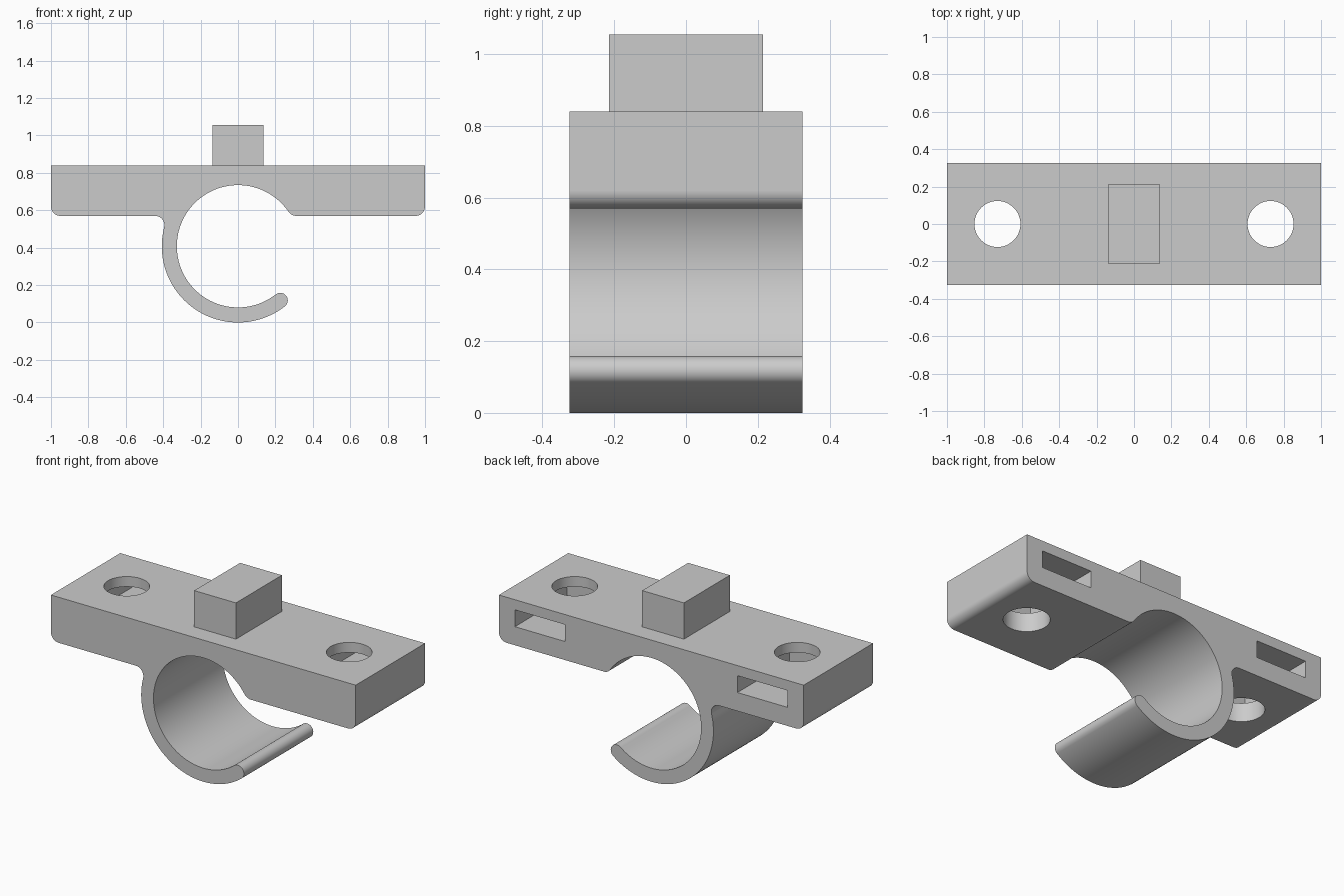
import bpy, bmesh
from math import sin, cos, radians, degrees, atan2, sqrt

if "Cube" in bpy.data.objects:
    bpy.data.objects.remove(bpy.data.objects["Cube"])

DEPTH = 0.325            # half depth of the bracket
TOP, UNDER = 0.84, 0.57  # bar top and underside
RIN, ROUT = 0.327, 0.4075
CZ = ROUT                # centre height of the clip ring
FIL = 0.05               # fillet radius
HOLE_X = 0.73

grey = bpy.data.materials.new("plain grey")
grey.use_nodes = True
grey.diffuse_color = (0.6, 0.6, 0.6, 1)
grey.node_tree.nodes["Principled BSDF"].inputs["Base Color"].default_value = grey.diffuse_color


def arc(cx, cz, r, a0, a1, n):
    """Points on an arc, angles in degrees."""
    angles = [radians(a0 + (a1 - a0) * i / n) for i in range(n + 1)]
    return [(cx + r * cos(a), cz + r * sin(a)) for a in angles]


def finish(name, bm):
    bmesh.ops.recalc_face_normals(bm, faces=bm.faces)
    mesh = bpy.data.meshes.new(name)
    bm.to_mesh(mesh)
    bm.free()
    mesh.materials.append(grey)
    obj = bpy.data.objects.new(name, mesh)
    bpy.context.collection.objects.link(obj)
    return obj


def box(name, x0, x1, y0, y1, z0, z1):
    bm = bmesh.new()
    bmesh.ops.create_cube(bm, size=1)
    for v in bm.verts:
        v.co = ((x0 + x1) / 2 + v.co.x * (x1 - x0),
                (y0 + y1) / 2 + v.co.y * (y1 - y0),
                (z0 + z1) / 2 + v.co.z * (z1 - z0))
    return finish(name, bm)


def activate(obj):
    bpy.ops.object.select_all(action='DESELECT')
    obj.select_set(True)
    bpy.context.view_layer.objects.active = obj


def cut(obj, cutter):
    mod = obj.modifiers.new("cut", 'BOOLEAN')
    mod.operation = 'DIFFERENCE'
    mod.solver = 'EXACT'
    mod.object = cutter
    activate(obj)
    bpy.ops.object.modifier_apply(modifier=mod.name)
    bpy.data.objects.remove(cutter)


# Fillet centres where the ring meets the underside of the bar
rz = UNDER + FIL - CZ
rx = sqrt((RIN + FIL) ** 2 - rz ** 2)
right_angle = degrees(atan2(rz, rx))
lz = UNDER - FIL - CZ
lx = -sqrt((ROUT + FIL) ** 2 - lz ** 2)
left_angle = degrees(atan2(lz, lx))

# Outline of bar and clip, anticlockwise from the top left corner
TIP = 308
mid, half = (RIN + ROUT) / 2, (ROUT - RIN) / 2
tip_x, tip_z = mid * cos(radians(TIP)), CZ + mid * sin(radians(TIP))
outline = [(-1, TOP)]
outline += arc(-1 + FIL, UNDER + FIL, FIL, 180, 270, 10)
outline += arc(lx, CZ + lz, FIL, 90, left_angle - 180, 10)
outline += arc(0, CZ, ROUT, left_angle, TIP, 48)
outline += arc(tip_x, tip_z, half, TIP - 360, TIP - 180, 14)[1:]
outline += arc(0, CZ, RIN, TIP, right_angle, 80)[1:]
outline += arc(rx, CZ + rz, FIL, right_angle + 180, 270, 8)[1:]
outline += arc(1 - FIL, UNDER + FIL, FIL, 270, 360, 10)
outline += [(1, TOP)]

bm = bmesh.new()
face = bm.faces.new([bm.verts.new((x, -DEPTH, z)) for x, z in outline])
side = bmesh.ops.extrude_face_region(bm, geom=[face])["geom"]
for v in side:
    if isinstance(v, bmesh.types.BMVert):
        v.co.y = DEPTH
body = finish("clip_bracket", bm)

# Screw holes and nut slots open to the back
for s in (-1, 1):
    bm = bmesh.new()
    bmesh.ops.create_cone(bm, cap_ends=True, segments=48, radius1=0.123, radius2=0.123, depth=1)
    bmesh.ops.translate(bm, verts=bm.verts, vec=(s * HOLE_X, 0, 0.7))
    cut(body, finish("hole_cutter", bm))
    cut(body, box("slot_cutter", s * HOLE_X - 0.165, s * HOLE_X + 0.165,
                  -0.165, DEPTH + 0.1, 0.68, 0.78))

activate(body)
bpy.ops.object.shade_smooth_by_angle(angle=radians(30))
weighted = body.modifiers.new("weighted normals", 'WEIGHTED_NORMAL')
weighted.keep_sharp = True

# Block on top of the bar
box("top_block", -0.137, 0.137, -0.215, 0.215, TOP, 1.055)
